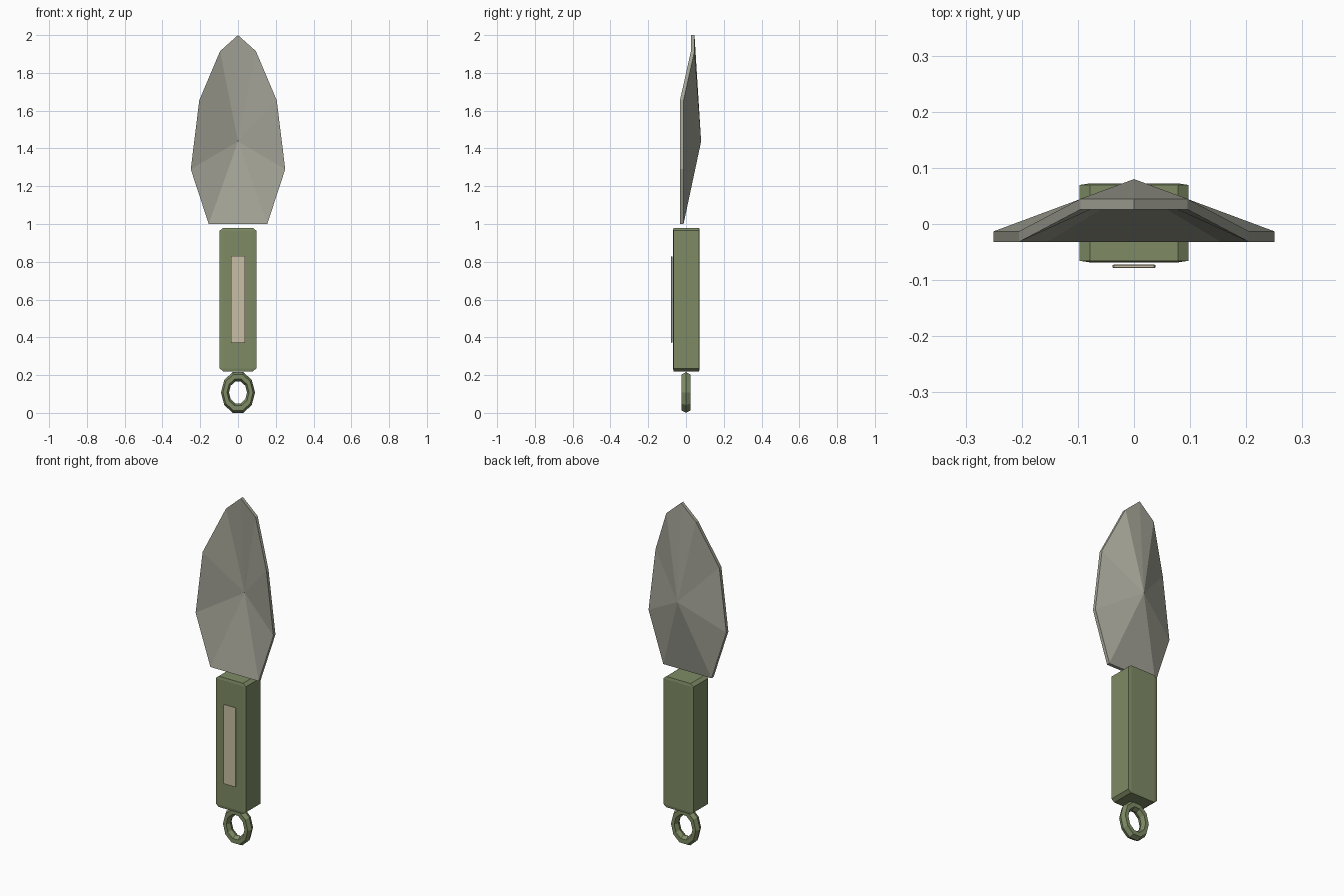
import bpy, bmesh, math
from mathutils import Vector

cube = bpy.data.objects.get("Cube")
if cube:
    bpy.data.objects.remove(cube, do_unlink=True)


def material(name, rgb):
    m = bpy.data.materials.new(name)
    m.use_nodes = True
    m.diffuse_color = (*rgb, 1)
    m.node_tree.nodes["Principled BSDF"].inputs["Base Color"].default_value = (*rgb, 1)
    return m


steel = material("warm grey steel", (0.37, 0.37, 0.31))
green = material("olive green", (0.21, 0.26, 0.13))
cream = material("pale cream", (0.58, 0.52, 0.37))


def finish(name, bm, mat):
    bmesh.ops.recalc_face_normals(bm, faces=bm.faces)
    me = bpy.data.meshes.new(name)
    bm.to_mesh(me)
    bm.free()
    me.materials.append(mat)
    ob = bpy.data.objects.new(name, me)
    bpy.context.collection.objects.link(ob)
    return ob


def chamfered_box(name, centre, size, cut, mat):
    """Box whose chamfer has its own depth along each axis."""
    bm = bmesh.new()
    bmesh.ops.create_cube(bm, size=1)
    bmesh.ops.scale(bm, vec=[s / c for s, c in zip(size, cut)], verts=bm.verts)
    bmesh.ops.bevel(bm, geom=bm.edges[:], offset=1, segments=1, affect='EDGES')
    bmesh.ops.scale(bm, vec=cut, verts=bm.verts)
    bmesh.ops.translate(bm, vec=centre, verts=bm.verts)
    return finish(name, bm, mat)


# Blade: a dished fan of facets from a central point, with even thickness
half = [(0.155, -0.032, 1.0), (0.25, -0.032, 1.29),
        (0.205, -0.032, 1.655), (0.095, 0.026, 1.915)]
outline = half + [(0, 0.026, 2.0)] + [(-x, y, z) for x, y, z in reversed(half)]
thickness = Vector((0, 0.019, 0))
bm = bmesh.new()
layers = []
for shift in (Vector(), thickness):
    rim = [bm.verts.new(Vector(p) + shift) for p in outline]
    hub = bm.verts.new(Vector((0, 0.061, 1.437)) + shift)
    layers.append(rim)
    for i, v in enumerate(rim):
        bm.faces.new((hub, v, rim[(i + 1) % len(rim)]))
front, back = layers
for i in range(len(front)):
    j = (i + 1) % len(front)
    bm.faces.new((front[i], front[j], back[j], back[i]))
finish("blade", bm, steel)

# Handle and its inlay plate
chamfered_box("handle", (0, 0.002, 0.6), (0.194, 0.141, 0.76),
              (0.019, 0.003, 0.015), green)
chamfered_box("handle_plate", (0, -0.0755, 0.6), (0.076, 0.006, 0.46),
              (0.002, 0.001, 0.004), cream)

# Hanging ring: ten-sided, hexagonal section, stretched upright
bpy.ops.mesh.primitive_torus_add(major_segments=10, minor_segments=6,
                                 major_radius=0.069, minor_radius=0.021,
                                 location=(0, 0, 0.108),
                                 rotation=(math.pi / 2, 0, 0))
ring = bpy.context.object
ring.name = "hanging_ring"
ring.scale = (1, 1.26, 1.35)
ring.data.materials.append(green)
